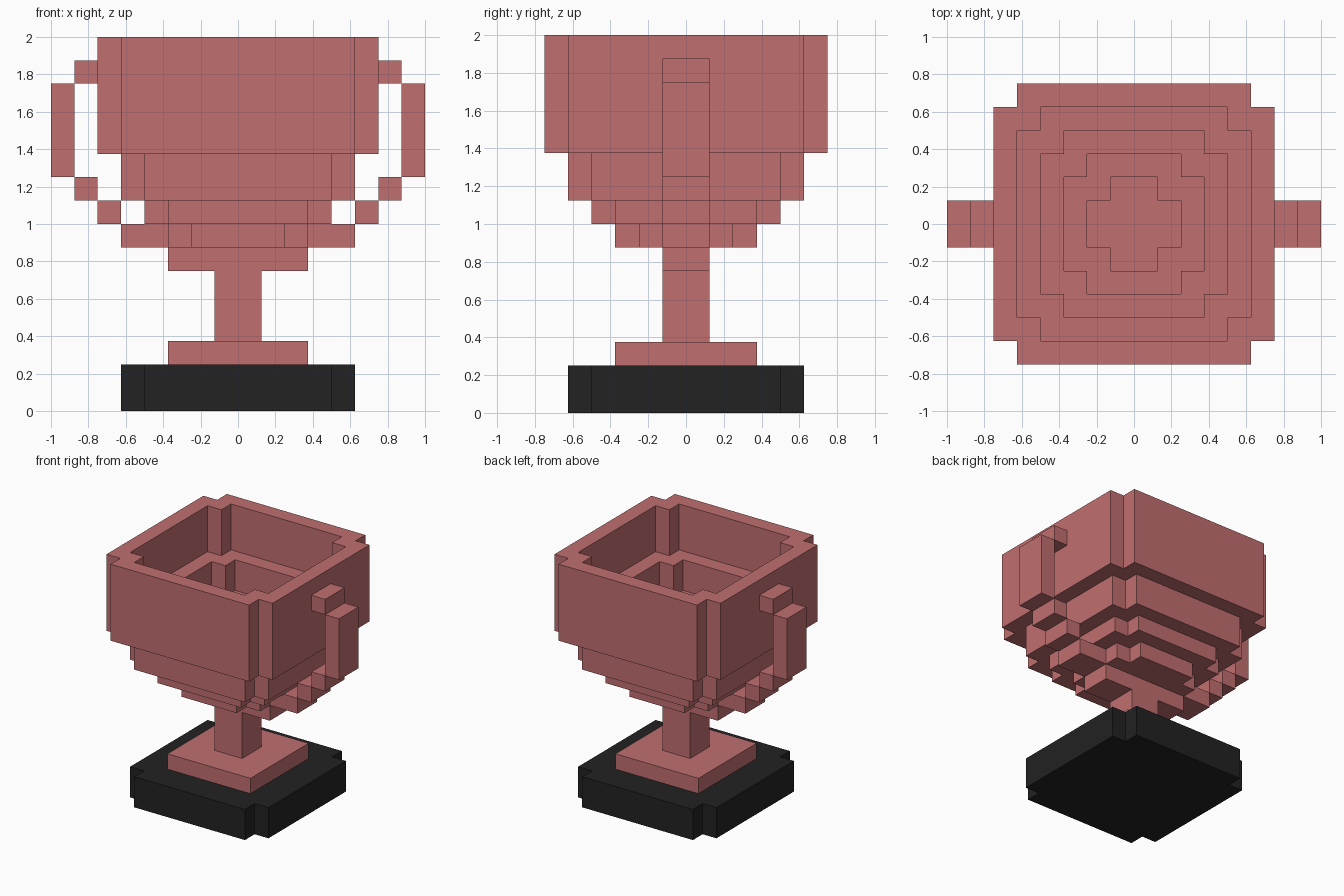
import bpy
import bmesh

cube = bpy.data.objects.get("Cube")
if cube:
    bpy.data.objects.remove(cube, do_unlink=True)

U = 0.125  # one block


def make_material(name, rgb):
    mat = bpy.data.materials.new(name)
    mat.use_nodes = True
    mat.diffuse_color = (*rgb, 1)
    bsdf = next(n for n in mat.node_tree.nodes if n.type == 'BSDF_PRINCIPLED')
    bsdf.inputs["Base Color"].default_value = (*rgb, 1)
    return mat


rose = make_material("dusty rose", (0.53, 0.156, 0.162))
black = make_material("charcoal black", (0.016, 0.016, 0.016))


def finish(name, bm, mat):
    bmesh.ops.recalc_face_normals(bm, faces=bm.faces[:])
    mesh = bpy.data.meshes.new(name)
    bm.to_mesh(mesh)
    bm.free()
    mesh.materials.append(mat)
    obj = bpy.data.objects.new(name, mesh)
    bpy.context.collection.objects.link(obj)
    return obj


def notched_outline(r):
    """Square of half width r blocks with a one-block notch in each corner."""
    n = r - 1
    pts = []
    x, y = [(r, n), (n, n), (n, r)], None
    for _ in range(4):
        pts += x
        x = [(-b, a) for a, b in x]
    return pts


def stepped_solid(name, profile, mat):
    """Sweep the notched outline through (half width, height) steps."""
    bm = bmesh.new()
    loops = [[bm.verts.new((x * U, y * U, z * U)) for x, y in notched_outline(r)]
             for r, z in profile]
    for a, b in zip(loops, loops[1:]):
        for i in range(12):
            j = (i + 1) % 12
            bm.faces.new((a[i], a[j], b[j], b[i]))
    bm.faces.new(loops[0][::-1])
    bm.faces.new(loops[-1])
    return finish(name, bm, mat)


def add_box(bm, x0, x1, y0, y1, z0, z1):
    verts = bmesh.ops.create_cube(bm, size=1)["verts"]
    for v in verts:
        v.co.x = (x1 if v.co.x > 0 else x0) * U
        v.co.y = (y1 if v.co.y > 0 else y0) * U
        v.co.z = (z1 if v.co.z > 0 else z0) * U


def box(name, half, z0, z1, mat):
    bm = bmesh.new()
    add_box(bm, -half, half, -half, half, z0, z1)
    return finish(name, bm, mat)


# Plinth, foot and stem
stepped_solid("plinth", [(5, 0), (5, 2)], black)
box("foot", 3, 2, 3, rose)
box("stem", 1, 3, 7, rose)

# Bowl: stepped outside going up, then the stepped hollow going down
stepped_solid("bowl", [
    (3, 7), (3, 8), (4, 8), (4, 9), (5, 9), (5, 11), (6, 11), (6, 16),
    (5, 16), (5, 13), (4, 13), (4, 11), (3, 11), (3, 10), (2, 10), (2, 9),
], rose)

# Handles: (inner x, outer x, bottom, top) in blocks, mirrored to both sides
HANDLE = [(6, 7, 14, 15), (7, 8, 10, 14), (6, 7, 9, 10),
          (5, 6, 8, 9), (3, 5, 7, 8), (1, 3, 6, 7)]
for side, sign in (("left", 1), ("right", -1)):
    bm = bmesh.new()
    for xa, xb, z0, z1 in HANDLE:
        x0, x1 = sorted((xa * sign, xb * sign))
        add_box(bm, x0, x1, -1, 1, z0, z1)
    finish(side + "_handle", bm, rose)
